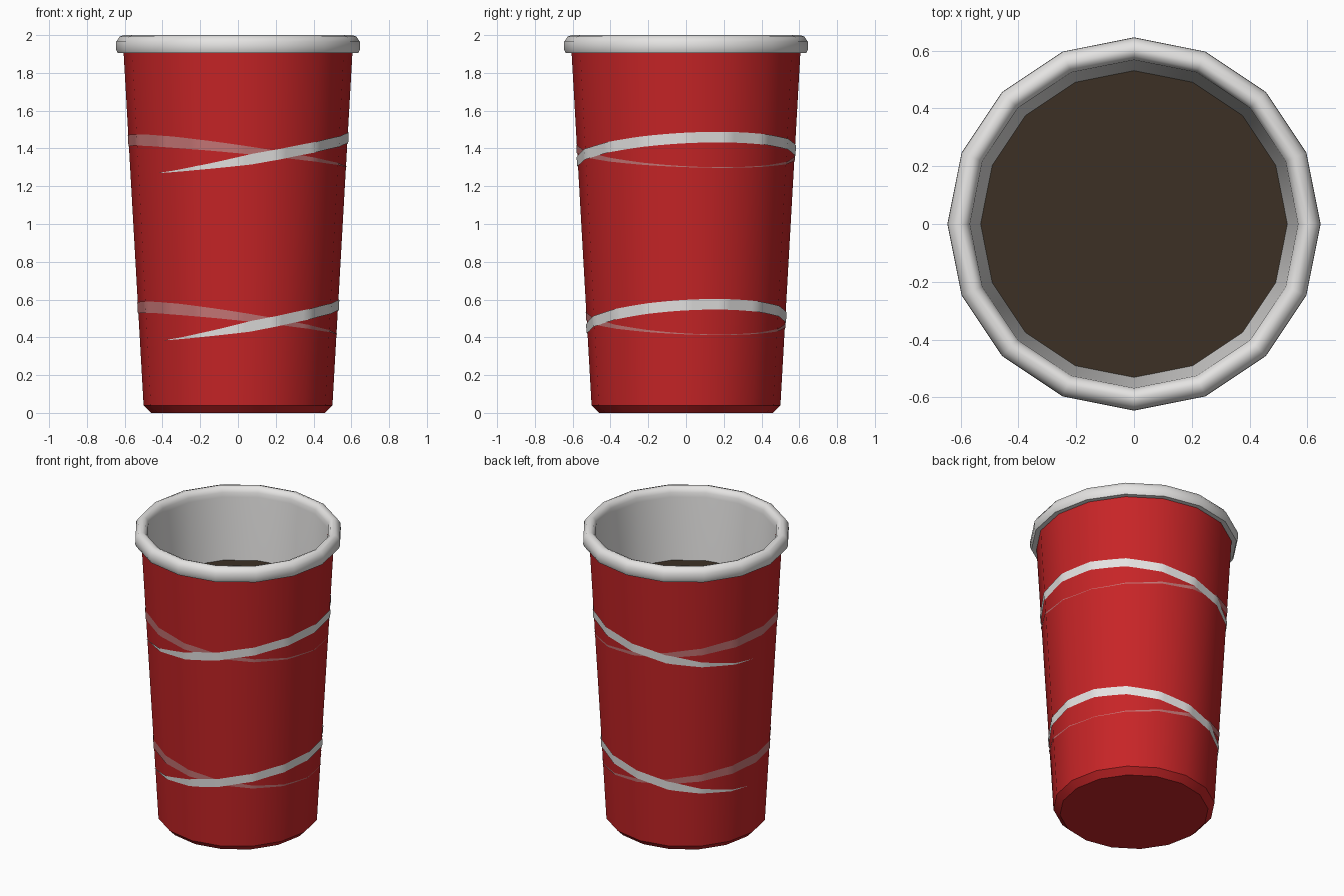
import bpy, math

if "Cube" in bpy.data.objects:
    bpy.data.objects.remove(bpy.data.objects["Cube"])

SIDES = 16


def material(name, rgb):
    m = bpy.data.materials.new(name)
    m.diffuse_color = (*rgb, 1)
    m.use_nodes = True
    m.node_tree.nodes["Principled BSDF"].inputs["Base Color"].default_value = m.diffuse_color
    return m


RED = material("red", (0.57, 0.018, 0.02))
WHITE = material("white", (0.78, 0.77, 0.76))
PINK = material("faded pink", (0.56, 0.18, 0.18))
COFFEE = material("coffee brown", (0.045, 0.03, 0.018))


def make(name, verts, faces, mat, angle=35):
    me = bpy.data.meshes.new(name)
    me.from_pydata(verts, [], faces)
    me.materials.append(mat)
    ob = bpy.data.objects.new(name, me)
    bpy.context.collection.objects.link(ob)
    bpy.ops.object.select_all(action='DESELECT')
    ob.select_set(True)
    bpy.context.view_layer.objects.active = ob
    bpy.ops.object.shade_smooth_by_angle(angle=math.radians(angle))
    return ob


def lathe(name, profile, mat, cap_start=False, angle=35):
    """Turn an (r, z) profile around z; upward profile faces outward."""
    verts = [(r * math.cos(2 * math.pi * i / SIDES), r * math.sin(2 * math.pi * i / SIDES), z)
             for r, z in profile for i in range(SIDES)]
    faces = []
    for k in range(len(profile) - 1):
        for i in range(SIDES):
            j = (i + 1) % SIDES
            a, b = k * SIDES, (k + 1) * SIDES
            faces.append((a + i, a + j, b + j, b + i))
    if cap_start:
        faces.append(tuple(reversed(range(SIDES))))
    return make(name, verts, faces, mat, angle)


def wall_radius(z):
    return 0.50 + 0.105 * (z - 0.04) / 1.86


# Outer wall with bevelled foot
lathe("cup_body", [(0.46, 0), (0.50, 0.04), (0.606, 1.91)], RED, cap_start=True, angle=30)

# Rolled rim
lathe("rim", [(0.60, 1.905), (0.637, 1.905), (0.646, 1.925), (0.645, 1.965), (0.627, 1.992),
              (0.603, 2.0), (0.582, 1.992), (0.568, 1.965), (0.566, 1.93)], WHITE, angle=60)

# Inside wall, running from the rim down to the floor
lathe("cup_lining", [(0.566, 1.935), (0.531, 1.52), (0.45, 0.06)], WHITE)

# Coffee surface
disc = [(0.531 * math.cos(2 * math.pi * i / SIDES), 0.531 * math.sin(2 * math.pi * i / SIDES), 1.52)
        for i in range(SIDES)]
make("coffee", disc, [tuple(range(SIDES))], COFFEE)


def stripe(name, mat, mid, tilt, peak_deg, width, lift):
    """Tilted band lying on the flat wall panels; width(c) tapers it to the low side."""
    n = SIDES * 6
    step = 2 * math.pi / SIDES
    verts, faces, wide = [], [], []
    for i in range(n):
        t = 2 * math.pi * i / n
        panel = math.cos(step / 2) / math.cos(t % step - step / 2) if i % 6 else 1.0
        c = math.cos(t - math.radians(peak_deg))
        w = width(c)
        wide.append(w > 0)
        for z in (mid + tilt * c - w / 2, mid + tilt * c + w / 2):
            r = wall_radius(z) * panel + lift
            verts.append((r * math.cos(t), r * math.sin(t), z))
    for i in range(n):
        j = (i + 1) % n
        if wide[i] and wide[j]:
            faces.append((2 * i, 2 * j, 2 * j + 1, 2 * i + 1))
    make(name, verts, faces, mat)


# Two pairs of crossing painted bands
for label, dz in (("upper", 0), ("lower", -0.885)):
    stripe(label + "_white_band", WHITE, 1.36 + dz, 0.10, 17,
           lambda c: max(0, 0.056 * min(1, (c + 0.92) / 0.75)), 0.005)
    stripe(label + "_pink_band", PINK, 1.372 + dz, 0.073, 200,
           lambda c: 0.06 * min(1, (c + 1.1) / 1.95), 0.003)
